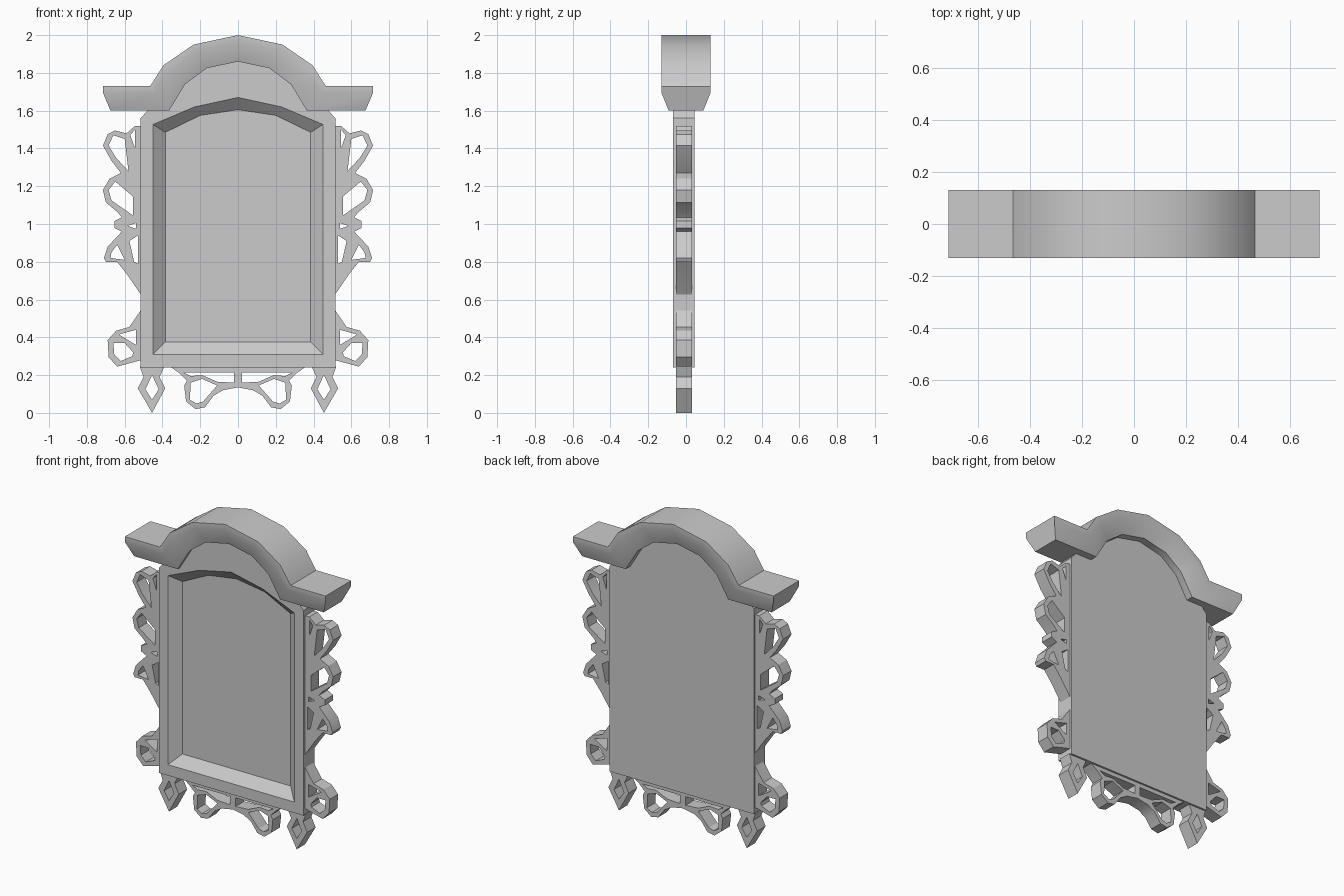
import bpy
import bmesh
from math import radians

default_cube = bpy.data.objects.get("Cube")
if default_cube:
    bpy.data.objects.remove(default_cube, do_unlink=True)

# Single plain grey
grey = bpy.data.materials.new("plain grey")
grey.use_nodes = True
colour = (0.6, 0.6, 0.6, 1)
grey.diffuse_color = colour
grey.node_tree.nodes["Principled BSDF"].inputs["Base Color"].default_value = colour


def mirrored(half):
    """Complete a right-hand path that ends on the centre line."""
    return half + [(-x, z) for x, z in reversed(half) if x != 0]


def add_object(name, mesh):
    obj = bpy.data.objects.new(name, mesh)
    bpy.context.collection.objects.link(obj)
    obj.data.materials.clear()
    obj.data.materials.append(grey)
    return obj


def loft(name, rings, closed_ends=True):
    """Skin a row of equal-length closed rings and cap both ends."""
    bm = bmesh.new()
    loops = [[bm.verts.new(point) for point in ring] for ring in rings]
    for first, second in zip(loops, loops[1:]):
        for i in range(len(first)):
            j = (i + 1) % len(first)
            bm.faces.new((first[i], first[j], second[j], second[i]))
    bm.faces.new(loops[0])
    bm.faces.new(loops[-1])
    bmesh.ops.recalc_face_normals(bm, faces=bm.faces)
    mesh = bpy.data.meshes.new(name)
    bm.to_mesh(mesh)
    bm.free()
    return add_object(name, mesh)


def smooth(obj):
    bpy.ops.object.select_all(action="DESELECT")
    obj.select_set(True)
    bpy.context.view_layer.objects.active = obj
    bpy.ops.object.shade_smooth_by_angle(angle=radians(30))


def at_depth(path, y):
    return [(x, y, z) for x, z in path]


def fretwork(name, outline, holes, side):
    """Cut-out plate: outline and holes are given in hundredths."""
    curve = bpy.data.curves.new(name, "CURVE")
    curve.dimensions = "2D"
    curve.fill_mode = "BOTH"
    curve.extrude = 0.0425
    for path in [outline] + holes:
        spline = curve.splines.new("POLY")
        spline.points.add(len(path) - 1)
        spline.use_cyclic_u = True
        for point, (x, z) in zip(spline.points, path):
            point.co = (side * x / 100, z / 100, 0, 1)
    source = bpy.data.objects.new(name + "_curve", curve)
    bpy.context.collection.objects.link(source)
    bpy.context.view_layer.update()
    evaluated = source.evaluated_get(bpy.context.evaluated_depsgraph_get())
    mesh = bpy.data.meshes.new_from_object(evaluated)
    bpy.data.objects.remove(source, do_unlink=True)
    # Stand the plate upright and weld its rims
    bm = bmesh.new()
    bm.from_mesh(mesh)
    for vert in bm.verts:
        x, z, depth = vert.co
        vert.co = (x, -0.01 - depth, z)
    bmesh.ops.remove_doubles(bm, verts=bm.verts, dist=0.0001)
    bmesh.ops.recalc_face_normals(bm, faces=bm.faces)
    bm.to_mesh(mesh)
    bm.free()
    smooth(add_object(name, mesh))


# Back panel with an arched, bevelled recess
panel_path = mirrored([(0.515, 0.24), (0.515, 1.56), (0.48, 1.6), (0.39, 1.68),
                       (0.31, 1.78), (0.19, 1.87), (0, 1.91)])
panel = loft("frame_panel", [at_depth(panel_path, -0.07), at_depth(panel_path, 0.045)])
rim = mirrored([(0.45, 0.31), (0.45, 1.527), (0.23, 1.62), (0, 1.67)])
floor = mirrored([(0.385, 0.375), (0.385, 1.485), (0.2, 1.575), (0, 1.605)])
cutter = loft("recess_cutter", [at_depth(rim, -0.1), at_depth(rim, -0.07),
                                at_depth(floor, -0.015)])
cutter.hide_render = True
recess = panel.modifiers.new("recess", "BOOLEAN")
recess.operation = "DIFFERENCE"
recess.solver = "EXACT"
recess.object = cutter
bpy.context.view_layer.objects.active = panel
bpy.ops.object.modifier_apply(modifier=recess.name)
bpy.data.objects.remove(cutter, do_unlink=True)
smooth(panel)

# Arched crown moulding: top, lip and underside paths
top = mirrored([(0.715, 1.73), (0.465, 1.73), (0.395, 1.84), (0.235, 1.95), (0, 2)])
lip = mirrored([(0.715, 1.695), (0.44, 1.695), (0.36, 1.81), (0.21, 1.92), (0, 1.96)])
under = mirrored([(0.675, 1.6), (0.365, 1.6), (0.28, 1.74), (0.165, 1.825), (0, 1.86)])
sections = []
for t, l, u in zip(top, lip, under):
    front = [(t[0], -0.13, t[1]), (l[0], -0.13, l[1]), (u[0], -0.092, u[1])]
    back = [(x, -y, z) for x, y, z in reversed(front)]
    sections.append(front + back)
smooth(loft("crown_moulding", sections))

# Pierced scrollwork, repeated on both sides
scroll_outline = [(51, 152), (54.5, 152), (59, 148), (65, 149.5), (69, 147.5), (71.5, 141.5),
                  (67, 133.5), (62, 127), (68, 124), (71.5, 118), (70, 111.5), (63.5, 106),
                  (61.5, 103.5), (65.5, 101.5), (65.5, 98), (61.5, 96), (69, 88), (71, 82),
                  (70, 80), (64, 80), (58.5, 73), (51, 62)]
scroll_holes = [
    [(60, 145), (66, 147), (68.5, 141.5), (64.5, 135), (58, 128)],
    [(54.5, 150), (57, 147), (54.5, 140)],
    [(55.5, 114.5), (65, 122.5), (68.5, 118), (67, 112.5), (55.5, 104.5)],
    [(54, 100.5), (58.5, 99), (54, 97.5)],
    [(53, 94), (57.5, 91), (55, 80), (53, 79)],
    [(64, 89), (67, 85), (67.5, 82), (60, 81)],
]
leaf_outline = [(51, 55), (57.5, 45.5), (64.5, 43.5), (69, 38.5), (68.5, 29.5),
                (64, 24.5), (51, 28)]
leaf_holes = [
    [(54, 44), (63, 41.5), (59, 39), (54, 36)],
    [(55.5, 32), (60, 37), (66, 37), (65.5, 31), (62, 27.5), (56, 30)],
]
finial_outline = [(39, 24.5), (41.5, 19), (38.5, 13), (45.5, 0), (53, 13), (50, 19), (52, 24.5)]
finial_hole = [(45.5, 20), (42, 12.5), (45.5, 7), (49, 12.5)]
apron_outline = [(0, 24.5), (0, 13.5), (8, 12), (13, 9), (17.5, 3), (22.5, 2), (27.5, 6),
                 (28.5, 14.5), (27, 17), (31, 21), (36, 24.5)]
apron_holes = [
    [(2, 21.5), (29, 21.5), (25, 19.5), (19, 20), (11, 16.5), (2, 16)],
    [(11, 14.5), (19, 18), (25, 16), (25.5, 7), (22, 5), (18.5, 6)],
]
for label, side in (("left", 1), ("right", -1)):
    fretwork(label + "_upper_scroll", scroll_outline, scroll_holes, side)
    fretwork(label + "_lower_leaf", leaf_outline, leaf_holes, side)
    fretwork(label + "_finial", finial_outline, [finial_hole], side)
    fretwork(label + "_apron", apron_outline, apron_holes, side)
